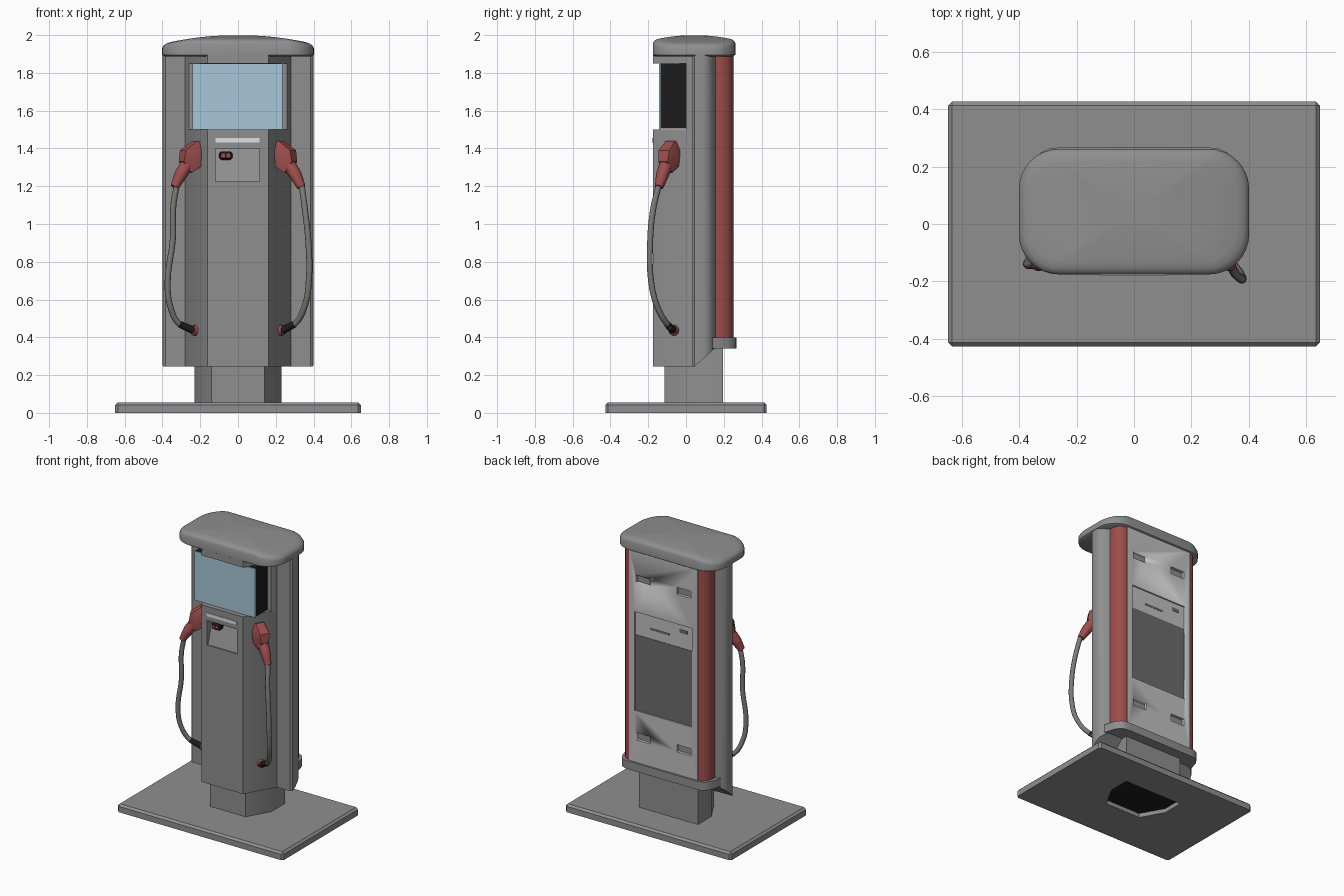
import bpy, bmesh, math
from mathutils import Vector

if "Cube" in bpy.data.objects:
    bpy.data.objects.remove(bpy.data.objects["Cube"])


def material(name, r, g, b):
    m = bpy.data.materials.new(name)
    m.diffuse_color = (r, g, b, 1)
    m.use_nodes = True
    m.node_tree.nodes["Principled BSDF"].inputs["Base Color"].default_value = m.diffuse_color
    return m


GREY = material("body grey", 0.27, 0.275, 0.27)
LIGHT = material("panel light grey", 0.53, 0.53, 0.54)
RED = material("trim red", 0.34, 0.075, 0.075)
BLUE = material("screen blue", 0.39, 0.57, 0.70)
DARK = material("display dark grey", 0.15, 0.15, 0.15)
BLACK = material("black", 0.012, 0.012, 0.012)
WHITE = material("strip white", 0.75, 0.75, 0.76)
HOSE = material("hose grey", 0.2, 0.2, 0.19)


def finish(name, bm, mats, angle=0.6):
    bmesh.ops.recalc_face_normals(bm, faces=bm.faces)
    me = bpy.data.meshes.new(name)
    bm.to_mesh(me)
    bm.free()
    for m in mats:
        me.materials.append(m)
    me.shade_smooth()
    me.set_sharp_from_angle(angle=angle)
    ob = bpy.data.objects.new(name, me)
    bpy.context.collection.objects.link(ob)
    return ob


def prism(name, half, z0, z1, *mats, rule=None):
    """Upright prism from the right half of a plan outline, front to back."""
    bottom = z0 if callable(z0) else (lambda y: z0)
    bm = bmesh.new()
    rows = []
    for x, y in half:
        rows.append([bm.verts.new(p) for p in
                     ((x, y, bottom(y)), (x, y, z1), (-x, y, z1), (-x, y, bottom(y)))])
    for a, b in zip(rows, rows[1:]):
        for i in range(4):
            j = (i + 1) % 4
            bm.faces.new((a[i], a[j], b[j], b[i]))
    bm.faces.new(rows[0])
    bm.faces.new(rows[-1])
    if rule:
        bm.normal_update()
        for f in bm.faces:
            f.material_index = rule(f.calc_center_median())
    return finish(name, bm, mats)


def box(name, x0, x1, y0, y1, z0, z1, mat, bevel=0):
    bm = bmesh.new()
    bmesh.ops.create_cube(bm, size=1)
    for v in bm.verts:
        v.co = ((x0, x1)[v.co.x > 0], (y0, y1)[v.co.y > 0], (z0, z1)[v.co.z > 0])
    if bevel:
        edges = [e for e in bm.edges if max(v.co.z for v in e.verts) > z0]
        bmesh.ops.bevel(bm, geom=edges, offset=bevel, segments=1, affect='EDGES')
    return finish(name, bm, [mat], 0.3)


def cut(ob, cutters):
    for c in cutters:
        m = ob.modifiers.new("cut", 'BOOLEAN')
        m.object, m.operation, m.solver = c, 'DIFFERENCE', 'EXACT'
        c.hide_render = True
    deps = bpy.context.evaluated_depsgraph_get()
    me = bpy.data.meshes.new_from_object(ob.evaluated_get(deps))
    ob.modifiers.clear()
    ob.data = me
    for c in cutters:
        bpy.data.objects.remove(c)


def tube(name, pts, radii, mat, res=6):
    cu = bpy.data.curves.new(name, 'CURVE')
    cu.dimensions = '3D'
    cu.bevel_depth, cu.bevel_resolution, cu.resolution_u = 1, 3, res
    cu.use_fill_caps = True
    sp = cu.splines.new('BEZIER')
    sp.bezier_points.add(len(pts) - 1)
    for bp, p, r in zip(sp.bezier_points, pts, radii):
        bp.co, bp.radius = p, r
        bp.handle_left_type = bp.handle_right_type = 'AUTO'
    tmp = bpy.data.objects.new("tmp_path", cu)
    bpy.context.collection.objects.link(tmp)
    deps = bpy.context.evaluated_depsgraph_get()
    me = bpy.data.meshes.new_from_object(tmp.evaluated_get(deps))
    bpy.data.objects.remove(tmp)
    bm = bmesh.new()
    bm.from_mesh(me)
    for f in bm.faces:
        f.material_index = 0
    return finish(name, bm, [mat], 0.9)


# Base plate with an opening under the pedestal
foot = [(0.14, -0.115), (0.23, 0.045), (0.23, 0.195)]
base = box("base_plate", -0.65, 0.65, -0.427, 0.427, 0, 0.055, GREY, 0.014)
cut(base, [prism("base_cutter", foot, -0.1, 0.2, GREY)])
prism("pedestal", foot, 0.03, 0.37, GREY, BLACK, rule=lambda c: int(c.z < 0.035))

# Front cabinet: lower box with a service recess, column behind screen, header
front = [(0.162, -0.175), (0.28, 0.035), (0.28, 0.05)]
cabinet = prism("front_cabinet", front, 0.245, 1.5, GREY)
bm = bmesh.new()
for x in (-0.12, 0.115):
    for y, z in ((-0.25, 1.40), (-0.11, 1.40), (-0.165, 1.225), (-0.25, 1.225)):
        bm.verts.new((x, y, z))
bmesh.ops.convex_hull(bm, input=bm.verts)
cut(cabinet, [finish("recess_cutter", bm, [GREY])])
prism("screen_column", [(0.26, 0.0), (0.28, 0.035), (0.28, 0.05)], 1.49, 1.86, GREY)
prism("header", front, 1.85, 1.9, GREY)
box("label_strip", -0.12, 0.115, -0.179, -0.17, 1.432, 1.455, WHITE)
box("card_reader", -0.1, -0.03, -0.16, -0.11, 1.34, 1.385, BLACK, 0.01)
for x in (-0.08, -0.05):
    box("reader_button", x - 0.01, x + 0.01, -0.164, -0.15, 1.352, 1.373, RED)

# Screen
box("screen_housing", -0.238, 0.233, -0.138, 0.01, 1.505, 1.85, BLACK)
box("screen_glass", -0.24, 0.235, -0.144, -0.136, 1.501, 1.848, BLUE)

# Rear shell with red rounded corners and a bottom edge that slopes up
shell = [(0.27, 0.035), (0.385, 0.035), (0.397, 0.045), (0.40, 0.06), (0.40, 0.095),
         (0.392, 0.118), (0.37, 0.138), (0.335, 0.155), (0.335, 0.19), (0.327, 0.215),
         (0.31, 0.235), (0.29, 0.245), (0.268, 0.247), (0.268, 0.232)]
prism("rear_shell", shell, lambda y: min(0.345, 0.245 + max(0, y - 0.045) * 0.9), 1.9,
      GREY, RED, rule=lambda c: int(c.y > 0.158 and abs(c.x) > 0.25))
prism("rear_skirt", [(0.372, 0.14), (0.362, 0.17), (0.35, 0.215), (0.325, 0.25),
                     (0.295, 0.264), (0.26, 0.267)], 0.342, 0.4, GREY)

# Back panel with display recess and four grip recesses
panel = box("back_panel", -0.268, 0.268, 0.21, 0.253, 0.38, 1.9, LIGHT)
grips = [(x, z) for x in (0.16, -0.16) for z in (1.70, 0.585)]
cutters = [box("display_cutter", -0.225, 0.225, 0.243, 0.3, 0.765, 1.465, LIGHT)]
for x, z in grips:
    cutters.append(box("grip_cutter", x - 0.055, x + 0.055, 0.225, 0.3,
                       z - 0.026, z + 0.026, LIGHT))
cut(panel, cutters)
for x, z in grips:
    box("grip_floor", x - 0.054, x + 0.054, 0.222, 0.23, z - 0.025, z + 0.025, GREY)
box("display_lower", -0.224, 0.224, 0.24, 0.246, 0.766, 1.30, DARK)
box("display_mark", -0.04, 0.11, 0.24, 0.245, 1.362, 1.376, DARK)
box("display_indicator", -0.18, -0.12, 0.24, 0.245, 1.405, 1.43, DARK)


# Arched roof cap from concentric rounded rectangles
def rounded_ring(inset, scale=1, r=0.14, n=8):
    hx, hy, pts = 0.402 - inset, 0.219 - inset, []
    for k, (sx, sy) in enumerate(((1, 1), (-1, 1), (-1, -1), (1, -1))):
        for i in range(n + 1):
            a = math.pi / 2 * (k + i / n)
            pts.append((scale * (sx * (hx - r) + (r - inset) * math.cos(a)),
                        scale * (sy * (hy - r) + (r - inset) * math.sin(a)) + 0.043))
    return pts


def arch(x):
    return 2.0 - 0.046 * (abs(x) / 0.4) ** 2


bm = bmesh.new()
levels = [(0.006, 1, 1.888, None), (0, 1, 1.896, None), (0, 1, None, 0.024),
          (0.003, 1, None, 0.012), (0.01, 1, None, 0.004), (0.022, 1, None, 0),
          (0.022, 0.75, None, 0), (0.022, 0.5, None, 0), (0.022, 0.25, None, 0)]
rings = []
for inset, sc, z, drop in levels:
    rings.append([bm.verts.new((x, y, z if z else arch(x) - drop))
                  for x, y in rounded_ring(inset, sc)])
for a, b in zip(rings, rings[1:]):
    for i in range(len(a)):
        j = (i + 1) % len(a)
        bm.faces.new((a[i], a[j], b[j], b[i]))
bm.faces.new(rings[0])
bm.faces.new(rings[-1])
finish("roof_cap", bm, [GREY], 0.9)

# Charging connectors, hoses and outlets on both angled cabinet faces
hose_right = [(0.338, -0.146, 1.2), (0.355, -0.175, 1.07), (0.373, -0.19, 0.9),
              (0.375, -0.185, 0.7), (0.355, -0.155, 0.57), (0.30, -0.10, 0.47),
              (0.235, -0.065, 0.44)]
hose_left = [(-0.325, -0.142, 1.2), (-0.342, -0.145, 1.1), (-0.345, -0.14, 0.92),
             (-0.372, -0.14, 0.7), (-0.36, -0.125, 0.57), (-0.31, -0.09, 0.47),
             (-0.235, -0.065, 0.44)]
head = [(-0.01, 1.435, 0.03), (0.015, 1.44, 0.028), (0.085, 1.39, 0.033),
        (0.095, 1.33, 0.028), (0.05, 1.27, 0.03), (-0.01, 1.31, 0.045),
        (-0.01, 1.385, 0.052), (0.045, 1.38, 0.05)]
for side, s, path in (("right", 1, hose_right), ("left", -1, hose_left)):
    def place(n, t, z):
        return Vector((s * (0.217 + 0.868 * n + 0.496 * t), -0.075 - 0.496 * n + 0.868 * t, z))

    bm = bmesh.new()
    for n, z, w in head:
        for t in (-w, w):
            bm.verts.new(place(n, t, z))
    bmesh.ops.convex_hull(bm, input=bm.verts)
    bmesh.ops.dissolve_limit(bm, angle_limit=0.05, verts=bm.verts, edges=bm.edges)
    finish(side + "_connector_head", bm, [RED], 0.5)
    tube(side + "_connector_grip", [place(0.05, 0, 1.33), place(0.1, 0, 1.26),
         place(0.137, 0, 1.195)], [0.036, 0.034, 0.023], RED)
    tube(side + "_hose", path, [0.016] * len(path), HOSE)
    tube(side + "_outlet_ring", [place(-0.005, 0.015, 0.437), place(0.018, 0.015, 0.437)],
         [0.03, 0.026], RED, 1)
    tube(side + "_outlet_sleeve", [place(0.015, 0.015, 0.438), Vector(path[-2])],
         [0.021, 0.018], BLACK, 2)
